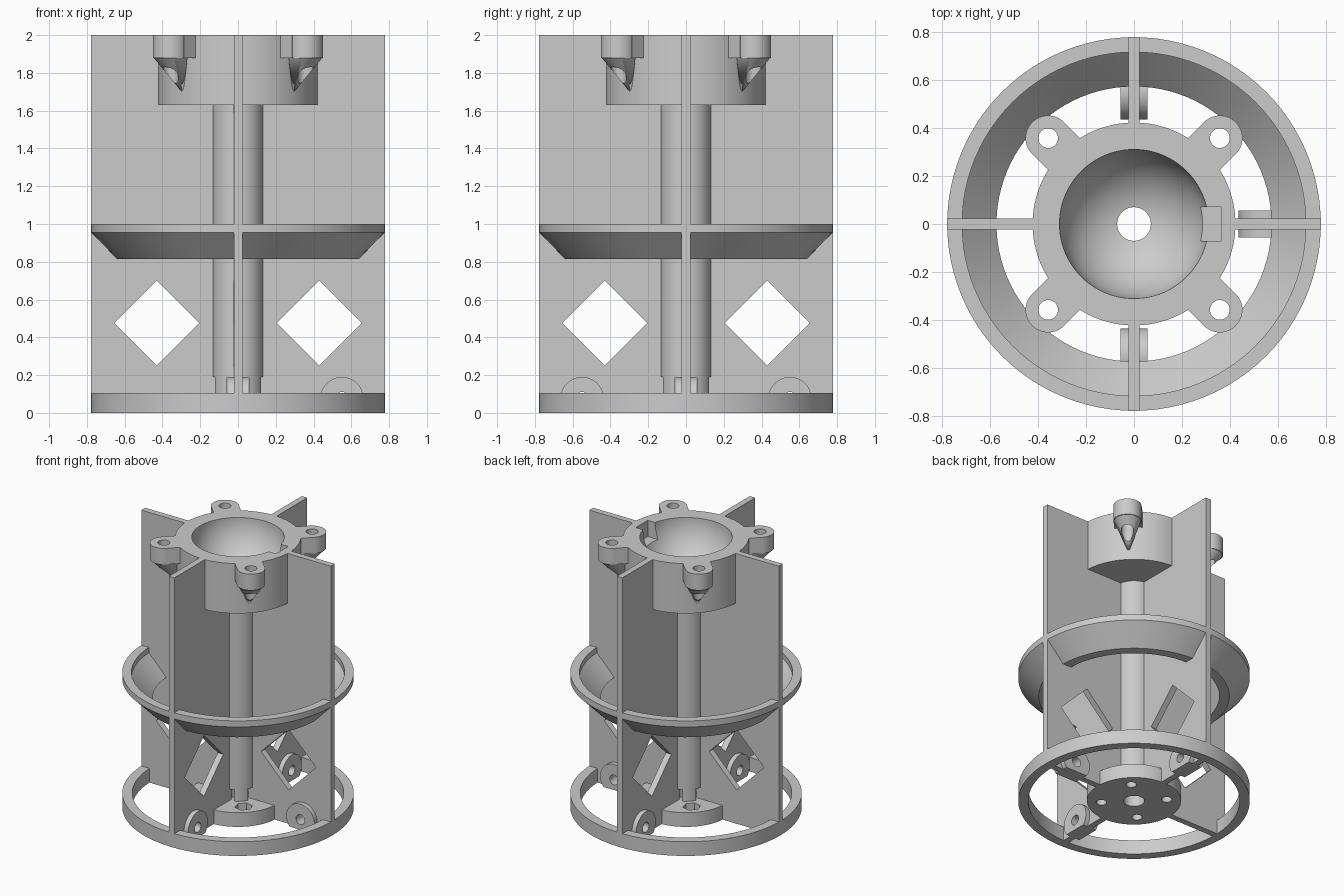
import bpy, bmesh, math
from mathutils import Matrix, Vector

old = bpy.data.objects.get("Cube")
if old:
    bpy.data.objects.remove(old, do_unlink=True)

GREY = (0.6, 0.6, 0.6, 1)
mat = bpy.data.materials.new("plain grey")
mat.use_nodes = True
mat.diffuse_color = GREY
for node in mat.node_tree.nodes:
    if node.type == "BSDF_PRINCIPLED":
        node.inputs["Base Color"].default_value = GREY

R, T = 0.777, 0.045      # outer radius, fin thickness
BASE_H = 0.105           # height of base ring and hub


def finish(name, bm, matrix=Matrix()):
    bmesh.ops.recalc_face_normals(bm, faces=bm.faces)
    mesh = bpy.data.meshes.new(name)
    bm.to_mesh(mesh)
    bm.free()
    mesh.transform(matrix)
    mesh.materials.append(mat)
    obj = bpy.data.objects.new(name, mesh)
    bpy.context.scene.collection.objects.link(obj)
    return obj


def lathe(name, profile, steps=96):
    bm = bmesh.new()
    verts = [bm.verts.new((r, 0, z)) for r, z in profile]
    edges = [bm.edges.new((verts[i - 1], v)) for i, v in enumerate(verts)]
    bmesh.ops.spin(bm, geom=verts + edges, axis=(0, 0, 1), cent=(0, 0, 0),
                   angle=math.tau, steps=steps, use_duplicate=False)
    bmesh.ops.remove_doubles(bm, verts=bm.verts, dist=1e-5)
    return finish(name, bm)


def box(name, lo, hi, matrix=Matrix()):
    bm = bmesh.new()
    lo, hi = Vector(lo), Vector(hi)
    bmesh.ops.create_cube(bm, size=1)
    bmesh.ops.scale(bm, vec=hi - lo, verts=bm.verts)
    bmesh.ops.translate(bm, vec=(lo + hi) / 2, verts=bm.verts)
    return finish(name, bm, matrix)


def cylinder(name, radius, depth, matrix, sides=32, tip=None):
    bm = bmesh.new()
    bmesh.ops.create_cone(bm, cap_ends=True, segments=sides, radius1=radius,
                          radius2=radius, depth=depth)
    return finish(name, bm, matrix)


def cut(obj, *cutters):
    bpy.context.view_layer.objects.active = obj
    for c in cutters:
        c.hide_render = True
        mod = obj.modifiers.new("cut", "BOOLEAN")
        mod.operation, mod.solver, mod.object = "DIFFERENCE", "EXACT", c
        bpy.ops.object.modifier_apply(modifier=mod.name)
        bpy.data.objects.remove(c, do_unlink=True)


def at(x, y, z):
    return Matrix.Translation((x, y, z))


def turn(degrees, axis="Z"):
    return Matrix.Rotation(math.radians(degrees), 4, axis)


# Base ring and sloped middle ring
lathe("base_ring", [(R, 0), (R, BASE_H), (0.71, BASE_H), (0.71, 0)])
lathe("middle_ring", [(R, 1), (R, 0.955), (0.64, 0.815), (0.572, 0.815),
                      (0.7, 0.945), (0.715, 0.96), (0.715, 1)])

# Hub with screw holes and hexagonal nut pockets
hub = lathe("hub", [(0.316, 0), (0.316, BASE_H), (0.07, BASE_H), (0.07, 0)])
for i in range(4):
    spot = turn(45 + 90 * i) @ at(0.22, 0, 0)
    cut(hub, cylinder("screw_cutter", 0.035, 0.5, spot),
        cylinder("nut_cutter", 0.06, 0.1, spot @ at(0, 0, BASE_H), 6))

# Hollow shaft with crossing windows at its foot
shaft = lathe("shaft", [(0.07, 0.1), (0.135, 0.1), (0.135, 1.64), (0.07, 1.64)])
for i in range(2):
    cut(shaft, box("window_cutter", (-0.5, -0.057, BASE_H), (0.5, 0.057, 0.19),
                   turn(90 * i)))

# Cup with a hemispherical bowl and a notch in the rim
bowl_r, hole_r, n = 0.31, 0.07, 24
end = math.acos(hole_r / bowl_r)
bowl = [(bowl_r * math.cos(end * i / n), 2 - bowl_r * math.sin(end * i / n))
        for i in range(n + 1)]
cup = lathe("cup", [(0.07, 1.63), (0.422, 1.63), (0.422, 2)] + bowl)
cut(cup, box("notch_cutter", (0.2, -0.07, 1.88), (0.362, 0.07, 2.1)))

# Four fins with diamond openings; three carry round bosses
for i in range(4):
    rot = turn(90 * i)
    bm = bmesh.new()
    outline = [(0.1, 0), (R, 0), (R, 2), (0.4, 2), (0.4, 1.64), (0.1, 1.64)]
    face = bm.faces.new([bm.verts.new((x, -T / 2, z)) for x, z in outline])
    ext = bmesh.ops.extrude_face_region(bm, geom=[face])["geom"]
    bmesh.ops.translate(bm, vec=(0, T, 0),
                        verts=[v for v in ext if isinstance(v, bmesh.types.BMVert)])
    fin = finish("fin_%d" % (i + 1), bm, rot)
    half = 0.159
    cut(fin, box("diamond_cutter", (-half, -0.2, -half), (half, 0.2, half),
                 rot @ at(0.43, 0, 0.475) @ turn(45, "Y")))
    if i == 2:
        continue
    spot = rot @ at(0.55, 0, 0.075) @ turn(90, "X")
    cut(fin, cylinder("hole_cutter", 0.036, 0.5, spot))
    for side in (-1, 1):
        boss = cylinder("boss", 0.115, 0.034, spot @ at(0, 0, side * 0.039), 48)
        cut(boss, cylinder("hole_cutter", 0.036, 0.5, spot),
            box("floor_cutter", (-1, -1, -1), (1, 1, 0)))

# Screw lugs around the cup, each tapering down to a point on the wall
for i in range(4):
    rot = turn(45 + 90 * i)
    spot = rot @ at(0.505, 0, 1.94)
    lug = cylinder("lug", 0.094, 0.12, spot, 48)
    web = box("lug_web", (0.39, -0.094, 1.88), (0.5, 0.094, 2), rot)
    bm = bmesh.new()
    ring = bmesh.ops.create_circle(bm, cap_ends=True, segments=32, radius=0.09)["verts"]
    bmesh.ops.translate(bm, vec=(0.505, 0, 1.881), verts=ring)
    apex = bm.verts.new((0.41, 0, 1.69))
    for e in list(bm.edges):
        bm.faces.new((e.verts[0], e.verts[1], apex))
    taper = finish("lug_taper", bm, rot)
    for part in (lug, web, taper):
        cut(part, cylinder("hole_cutter", 0.041, 1, spot))

# Smooth the round surfaces, keep hard edges
for obj in bpy.context.scene.objects:
    if obj.type == "MESH" and obj.data.materials and obj.data.materials[0] == mat:
        bpy.ops.object.select_all(action="DESELECT")
        obj.select_set(True)
        bpy.context.view_layer.objects.active = obj
        bpy.ops.object.shade_smooth_by_angle(angle=math.radians(30))
